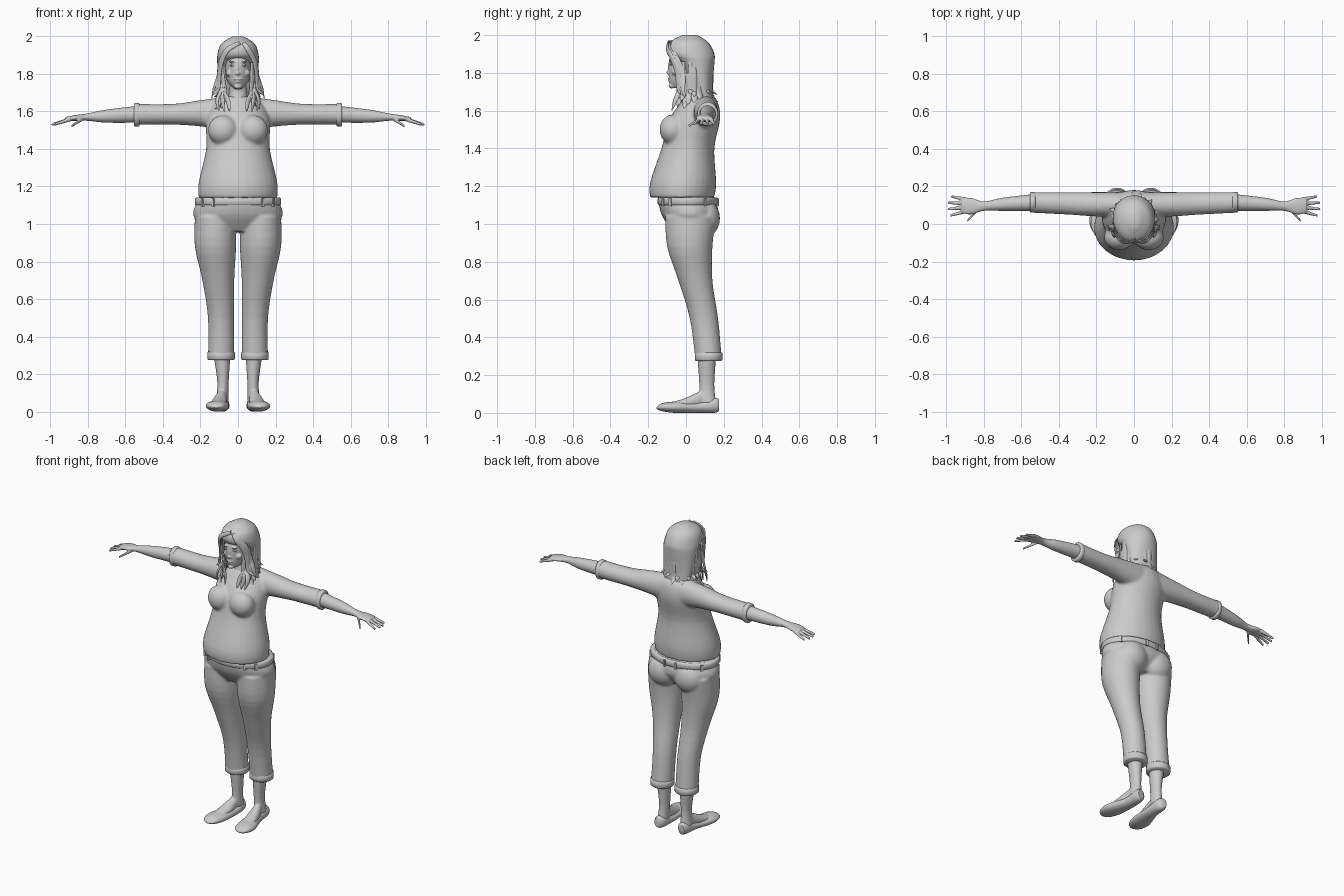
import bpy, bmesh, math, random
from mathutils import Vector, Matrix

random.seed(4)
if "Cube" in bpy.data.objects:
    bpy.data.objects.remove(bpy.data.objects["Cube"], do_unlink=True)

# One plain colour for the whole figure
colour = (0.6, 0.6, 0.6, 1)
grey = bpy.data.materials.new("plain grey")
grey.use_nodes = True
grey.diffuse_color = colour
grey.node_tree.nodes["Principled BSDF"].inputs["Base Color"].default_value = colour

BOTH = (1, -1)
X, Y, Z = range(3)


def spline(keys, steps):
    """Catmull-Rom samples through a list of equal-length tuples."""
    keys = [Vector(key) for key in keys]
    samples = []
    for i in range(len(keys) - 1):
        before, start = keys[max(i - 1, 0)], keys[i]
        end, after = keys[i + 1], keys[min(i + 2, len(keys) - 1)]
        for j in range(steps):
            t = j / steps
            linear = (end - before) * t
            square = (2 * before - 5 * start + 4 * end - after) * t ** 2
            cube = (3 * start - before - 3 * end + after) * t ** 3
            samples.append(start + (linear + square + cube) / 2)
    return samples + [keys[-1]]


def skin_rings(bm, rings):
    """Bridge rings of points into a closed tube."""
    rows = [[bm.verts.new(point) for point in ring] for ring in rings]
    count = len(rows[0])
    for low, high in zip(rows, rows[1:]):
        for i in range(count):
            j = (i + 1) % count
            bm.faces.new((low[i], low[j], high[j], high[i]))
    bm.faces.new(rows[0][::-1])
    bm.faces.new(rows[-1])


def loft(bm, axis, keys, side=1, sides=32, steps=4):
    """Oval sections along an axis: position, then low/high limits on the other two axes.
    A four-number key is symmetric about the middle plane."""
    full = [(k[0], -k[1], *k[1:]) if len(k) == 4 else k for k in keys]
    across, up = [i for i in range(3) if i != axis]
    rings = []
    for position, a_low, a_high, b_low, b_high in spline(full, steps):
        ring = []
        for i in range(sides):
            angle = math.tau * i / sides
            point = Vector()
            point[axis] = position
            point[across] = (a_low + a_high + (a_high - a_low) * math.cos(angle)) / 2
            point[up] = (b_low + b_high + (b_high - b_low) * math.sin(angle)) / 2
            point.x *= side
            ring.append(point)
        rings.append(ring)
    skin_rings(bm, rings)


def band(bm, axis, start, end, limits, side=1):
    """Short straight cuff with softened rims."""
    rim = .005
    a_low, a_high, b_low, b_high = limits
    inner = (a_low + rim, a_high - rim, b_low + rim, b_high - rim)
    loft(bm, axis, [(start, *inner), (start + rim, *limits),
                    (end - rim, *limits), (end, *inner)], side, sides=48, steps=1)


def finger(bm, root, tip, side):
    """Thin digit running outwards from the palm."""
    keys = []
    for (x, y, z), r in ((root, .012), (tip, .007)):
        keys.append((x, y - r, y + r, z - r, z + r))
    loft(bm, X, keys, side, sides=12)


def ball(bm, centre, radii, side=1):
    place = Matrix.Translation((centre[0] * side, centre[1], centre[2]))
    bmesh.ops.create_uvsphere(bm, u_segments=24, v_segments=14, radius=1,
                              matrix=place @ Matrix.Diagonal((*radii, 1)))


def lock(bm, path, width, side=1):
    """Tapered flat strand of hair whose broad side faces away from the head."""
    points = spline([(x * side, y, z) for x, y, z in path], 5)
    last = len(points) - 1
    rings = []
    for i, point in enumerate(points):
        t = i / last
        along = (points[min(i + 1, last)] - points[max(i - 1, 0)]).normalized()
        across = along.cross(Vector((point.x, point.y - .03, 0))).normalized()
        out = across.cross(along)
        size = width * max(.04, (.55 + .9 * t) * (1 - t ** 3))
        ring = []
        for k in range(10):
            angle = math.tau * k / 10
            ring.append(point + size * (across * math.cos(angle) + out * .4 * math.sin(angle)))
        rings.append(ring)
    skin_rings(bm, rings)


def finish(name, bm, voxel=None, smooth=4):
    """Turn a bmesh into an object, optionally fusing its pieces into one skin."""
    bmesh.ops.recalc_face_normals(bm, faces=bm.faces)
    mesh = bpy.data.meshes.new(name)
    bm.to_mesh(mesh)
    bm.free()
    mesh.materials.append(grey)
    obj = bpy.data.objects.new(name, mesh)
    bpy.context.collection.objects.link(obj)
    bpy.ops.object.select_all(action="DESELECT")
    obj.select_set(True)
    bpy.context.view_layer.objects.active = obj
    bpy.ops.object.shade_smooth_by_angle(angle=math.radians(50))
    if voxel:
        fuse = obj.modifiers.new("fuse", "REMESH")
        fuse.mode = "VOXEL"
        fuse.voxel_size = voxel
        fuse.use_smooth_shade = True
        soften = obj.modifiers.new("soften", "SMOOTH")
        soften.iterations = smooth


sweater, sleeve_cuffs, trousers, trouser_hems, waistband = [bmesh.new() for _ in range(5)]
arms, lower_legs, shoes, head, eyes = [bmesh.new() for _ in range(5)]
crown, fringe, locks = [bmesh.new() for _ in range(3)]

# Central parts: torso, hips, waistband, head, neck and crown of hair
loft(sweater, Z, [(1.14, .21, -.19, .15), (1.22, .21, -.19, .16), (1.4, .17, -.13, .15),
                  (1.55, .17, -.09, .18), (1.64, .13, -.03, .17), (1.68, .07, 0, .13)])
loft(trousers, Z, [(.96, .17, -.07, .11), (1.05, .24, -.13, .17), (1.15, .2, -.15, .15)])
band(waistband, Z, 1.1, 1.14, (-.23, .23, -.15, .17))
loft(head, Z, [(1.72, .02, -.08, .02), (1.77, .06, -.09, .1), (1.87, .07, -.09, .13),
               (1.96, .05, -.05, .1)])
loft(head, Z, [(1.58, .07, -.07, .09), (1.68, .05, 0, .1), (1.77, .05, 0, .1)])
loft(crown, Z, [(2, .03, -.02, .06), (1.96, .09, -.09, .12), (1.9, .11, -.1, .15),
                (1.85, .11, -.04, .15), (1.72, .1, .03, .14), (1.63, .08, .07, .15)])

# Nose tip and bridge, lips, chin
ball(head, (0, -.086, 1.803), (.013, .018, .011))
ball(head, (0, -.08, 1.826), (.009, .017, .03))
ball(head, (0, -.084, 1.77), (.023, .012, .005))
ball(head, (0, -.083, 1.759), (.019, .012, .006))
ball(head, (0, -.075, 1.732), (.02, .017, .014))

for s in BOTH:
    # Bust, sleeve and turned-up cuff
    ball(sweater, (.08, -.07, 1.5), (.08, .07, .08), s)
    loft(sweater, X, [(.05, .04, .17, 1.5, 1.68), (.2, .04, .17, 1.52, 1.66),
                      (.35, .05, .17, 1.53, 1.64), (.55, .06, .17, 1.53, 1.64)], s)
    band(sleeve_cuffs, X, .525, .555, (.06, .17, 1.52, 1.645), s)

    # Seat, trouser leg and turned-up hem
    ball(trousers, (.095, .1, 1.03), (.1, .08, .1), s)
    loft(trousers, Z, [(1.04, .01, .23, -.11, .16), (.88, .01, .23, -.1, .14),
                       (.7, .02, .19, -.04, .14), (.5, .02, .16, .02, .17),
                       (.28, .02, .16, .05, .19)], s)
    band(trouser_hems, Z, .275, .32, (.017, .163, .047, .193), s)

    # Belt loops
    for degrees in (-55, -35, 35, 80):
        angle = math.radians(degrees)
        place = Matrix.Translation((.23 * s * math.cos(angle), .01 + .16 * math.sin(angle), 1.115))
        turn = Matrix.Rotation(angle * s, 4, "Z")
        bmesh.ops.create_cube(waistband, size=.014, matrix=place @ turn @ Matrix.Diagonal((1, 1, 3, 1)))

    # Forearm, palm, fingers and thumb
    loft(arms, X, [(.53, .07, .16, 1.54, 1.63), (.7, .07, .14, 1.54, 1.61),
                   (.8, .07, .12, 1.55, 1.59), (.87, .05, .14, 1.55, 1.58),
                   (.92, .06, .13, 1.55, 1.57)], s)
    for k in range(4):
        reach = 1 - .015 * abs(k - 1.4)
        finger(arms, (.89, .07 + .02 * k, 1.56), (reach, .045 + .034 * k, 1.53), s)
    finger(arms, (.83, .08, 1.56), (.89, .015, 1.52), s)

    # Lower leg, instep and flat shoe
    loft(lower_legs, Z, [(.05, .05, .12, .07, .16), (.15, .05, .11, .07, .15),
                         (.3, .04, .13, .06, .16)], s)
    loft(lower_legs, Y, [(-.1, .08, .15, .02, .05), (0, .06, .14, .02, .08),
                         (.1, .06, .11, .02, .13)], s)
    loft(shoes, Y, [(-.155, .1, .13, .02, .03), (-.13, .07, .16, .01, .05),
                    (-.06, .05, .17, 0, .06), (.06, .045, .13, 0, .06),
                    (.15, .05, .12, 0, .08), (.175, .07, .11, .01, .07)], s)

    # Nostril, brow, cheek and eye
    ball(head, (.009, -.084, 1.8), (.009, .011, .008), s)
    ball(head, (.028, -.08, 1.866), (.022, .012, .006), s)
    ball(head, (.042, -.05, 1.805), (.024, .026, .022), s)
    ball(eyes, (.029, -.076, 1.846), (.014, .012, .007), s)

    # Swept fringe from an off-centre parting, framing the face
    for k in range(3):
        d = .012 * k
        lock(fringe, [(.02 * s + .01, -.09 + d, 1.965), (.055, -.1 + d, 1.93),
                      (.088, -.07 + d, 1.87), (.1, -.045 + d, 1.8),
                      (.105 + d, -.04 + d, 1.72), (.14, -.03 + d, 1.69 - d)], .02, s)
    # Long front locks resting on the collar
    for k in range(3):
        x = .045 + .028 * k
        lock(locks, [(.095, -.02, 1.78), (.09, -.03, 1.72), (x + .01, -.055, 1.66),
                     (x, -.075, 1.6)], .018, s)

# Layered locks with flicked, ragged ends
for top, tip, tuck in ((1.86, 1.67, .004), (1.8, 1.625, .012)):
    for k in range(17):
        angle = math.radians(48 + 16.5 * k + random.uniform(-5, 5))
        end = tip + random.uniform(-.02, .025)
        flick = random.uniform(.01, .035)
        path = []
        for z, grow in ((top, 0), (1.77, 0), (1.7, -tuck), (end + .02, .004), (end, flick)):
            reach = .105 + grow
            path.append((reach * math.sin(angle), .034 - reach * math.cos(angle), z))
        lock(locks, path, .021)

# Fuse the soft parts and finish everything
finish("sweater", sweater, 0.009, 5)
finish("trousers", trousers, 0.008)
finish("arms_and_hands", arms, 0.0045, 2)
finish("lower_legs", lower_legs, 0.006)
finish("head_and_neck", head, 0.0035, 3)
for name, bm in (("sleeve_cuffs", sleeve_cuffs), ("trouser_hems", trouser_hems),
                 ("waistband", waistband), ("shoes", shoes), ("eyes", eyes),
                 ("hair_crown", crown), ("hair_fringe", fringe), ("hair_locks", locks)):
    finish(name, bm)
